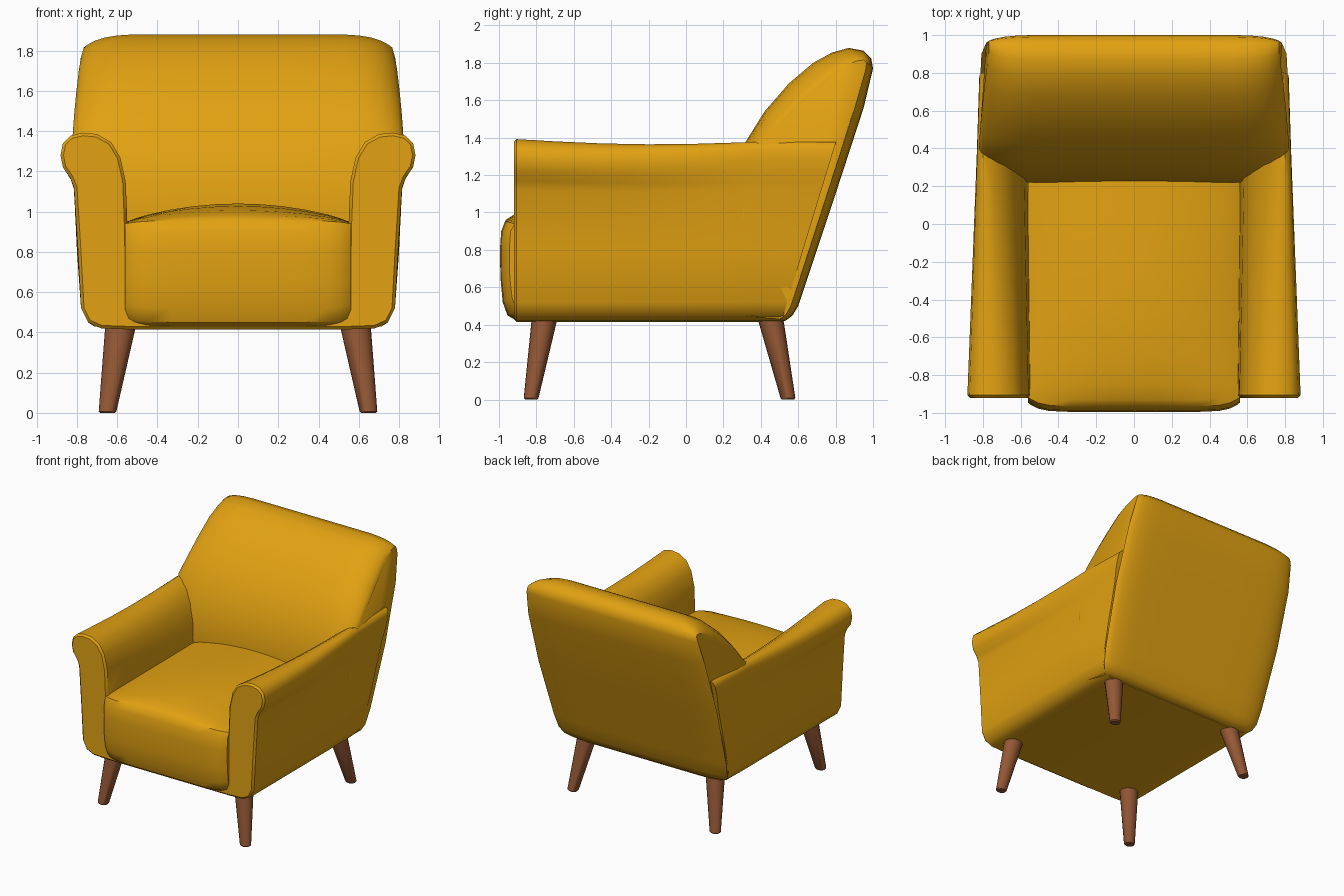
import bpy, bmesh, math
from mathutils import Vector

if "Cube" in bpy.data.objects:
    bpy.data.objects.remove(bpy.data.objects["Cube"])


def material(name, rgb):
    m = bpy.data.materials.new(name)
    m.diffuse_color = (*rgb, 1)
    m.use_nodes = True
    m.node_tree.nodes["Principled BSDF"].inputs["Base Color"].default_value = m.diffuse_color
    return m


MUSTARD = material("mustard_fabric", (0.76, 0.36, 0.006))
WOOD = material("brown_wood", (0.30, 0.098, 0.036))


def loft(name, rings, mat, angle=40):
    """Skin a list of equal-length closed rings and cap both ends."""
    bm = bmesh.new()
    loops = [[bm.verts.new(p) for p in r] for r in rings]
    n = len(loops[0])
    for a, b in zip(loops, loops[1:]):
        for i in range(n):
            j = (i + 1) % n
            bm.faces.new((a[i], a[j], b[j], b[i]))
    bm.faces.new(loops[0])
    bm.faces.new(loops[-1])
    bmesh.ops.recalc_face_normals(bm, faces=bm.faces)
    me = bpy.data.meshes.new(name)
    bm.to_mesh(me)
    bm.free()
    me.materials.append(mat)
    ob = bpy.data.objects.new(name, me)
    bpy.context.collection.objects.link(ob)
    bpy.ops.object.select_all(action='DESELECT')
    ob.select_set(True)
    bpy.context.view_layer.objects.active = ob
    bpy.ops.object.shade_smooth_by_angle(angle=math.radians(angle))
    return ob


def table(x, pts):
    """Piecewise linear lookup."""
    if x <= pts[0][0]:
        return pts[0][1]
    for (a, va), (b, vb) in zip(pts, pts[1:]):
        if x <= b:
            return va + (vb - va) * (x - a) / (b - a)
    return pts[-1][1]


def mix(a, b, t):
    return [(p[0] + (q[0] - p[0]) * t, p[1] + (q[1] - p[1]) * t) for p, q in zip(a, b)]


def inset(pts, d):
    """Move a counter-clockwise outline inward by d."""
    out = []
    for i, p in enumerate(pts):
        e = Vector(pts[(i + 1) % len(pts)]) - Vector(pts[i - 1])
        e.normalize()
        out.append((p[0] - e.y * d, p[1] + e.x * d))
    return out


def mirrored(half):
    return half + [(-x, z) for x, z in reversed(half) if x > 1e-6]


# Body: U-shaped section with scrolled arms, plainer towards the rear
front = [(0, .415), (.55, .415), (.68, .42), (.745, .45), (.78, .52), (.795, .8),
         (.815, 1.12), (.835, 1.17), (.87, 1.22), (.882, 1.28), (.87, 1.34),
         (.83, 1.378), (.77, 1.392), (.70, 1.385), (.63, 1.345), (.585, 1.27),
         (.558, 1.15), (.55, .95), (.55, .6), (0, .6)]
rear = [(0, .415), (.55, .415), (.68, .42), (.745, .45), (.78, .52), (.80, .8),
        (.815, 1.12), (.82, 1.16), (.828, 1.22), (.832, 1.28), (.83, 1.335),
        (.82, 1.365), (.80, 1.378), (.76, 1.37), (.69, 1.32), (.63, 1.23),
        (.585, 1.1), (.565, .95), (.565, .6), (0, .6)]
rings = [[(x, -.92, z) for x, z in inset(mirrored(front), .015)]]
for y in (-.905, -.7, -.45, -.2, .05, .25, .38):
    t = (y + .905) / 1.285
    sag = .02 * math.sin(math.pi * t)
    rings.append([(x, y, z - sag * max(0, min(1, (z - 1.0) / .3)))
                  for x, z in mirrored(mix(front, rear, t))])
rings.append([(x * .985, .52 + .304 * (z - .45), z) for x, z in mirrored(rear)])
loft("body_with_arms", rings, MUSTARD)

# Backrest: side profile lofted across the width, shrinking to the seam at each end
centre = [(.3, .43), (.22, .98), (.26, 1.2), (.32, 1.38), (.42, 1.54), (.55, 1.69),
          (.68, 1.80), (.78, 1.855), (.87, 1.88), (.95, 1.865), (.99, 1.825),
          (1.0, 1.77), (.95, 1.56), (.80, 1.1), (.64, .62), (.6, .5), (.57, .45), (.53, .42)]
edge = [(.3, .45), (.30, .98), (.34, 1.2), (.40, 1.38), (.50, 1.48), (.62, 1.59),
        (.75, 1.71), (.84, 1.775), (.91, 1.81), (.95, 1.815), (.965, 1.80),
        (.96, 1.76), (.90, 1.55), (.755, 1.1), (.60, .62), (.56, .5), (.535, .455), (.5, .43)]
width = [(.42, .70), (.45, .745), (.52, .78), (.8, .80), (1.1, .815), (1.4, .822),
         (1.6, .803), (1.75, .785), (1.82, .765), (1.88, .75)]
stations = [(0, 0), (.4, 0), (.7, 0), (.8, .07), (.88, .22), (.94, .45), (.98, .72), (1, 1)]
stations = [(-u, t) for u, t in reversed(stations[1:])] + stations
rings = []
for u, t in stations:
    rings.append([(u * table(z, width), y, z) for y, z in mix(centre, edge, t)])
loft("backrest", rings, MUSTARD)

# Seat cushion: rounded front, crowned top
profile = [(.3, .45), (-.92, .43), (-.955, .45), (-.98, .52), (-.992, .65), (-.995, .8),
           (-.988, .9), (-.965, .95), (-.93, .953), (-.85, .955), (-.7, .955),
           (-.45, .955), (-.2, .955), (.05, .955), (.3, .955)]
crown = [(-.965, .1), (-.93, .35), (-.85, .6), (-.7, .85), (-.45, 1), (-.2, 1), (.3, .75)]
rings = []
for v in (-1, -.97, -.9, -.8, -.6, -.4, -.2, 0, .2, .4, .6, .8, .9, .97, 1):
    r = abs(v) ** 10
    ring = []
    for y, z in profile:
        if z > .94:
            z += .085 * (1 - v * v) * table(y, crown) - .01 * r
        elif z < .55:
            z += .025 * r
        if y < -.9:
            y += .05 * r
        ring.append((v * .562, y, z))
    rings.append(ring)
loft("seat_cushion", rings, MUSTARD)

# Legs: tapered and splayed outward
for label, top_y, foot_y in (("front", -.755, -.828), ("rear", .45, .545)):
    for side, s in (("left", -1), ("right", 1)):
        rings = []
        for x, y, z, r in ((.648, foot_y, 0, .036), (.648, foot_y, .008, .044),
                           (.582, top_y, .44, .077)):
            rings.append([(s * x + r * math.cos(a), y + r * .9 * math.sin(a), z)
                          for a in (math.tau * i / 16 for i in range(16))])
        loft(f"{label}_leg_{side}", rings, WOOD)
